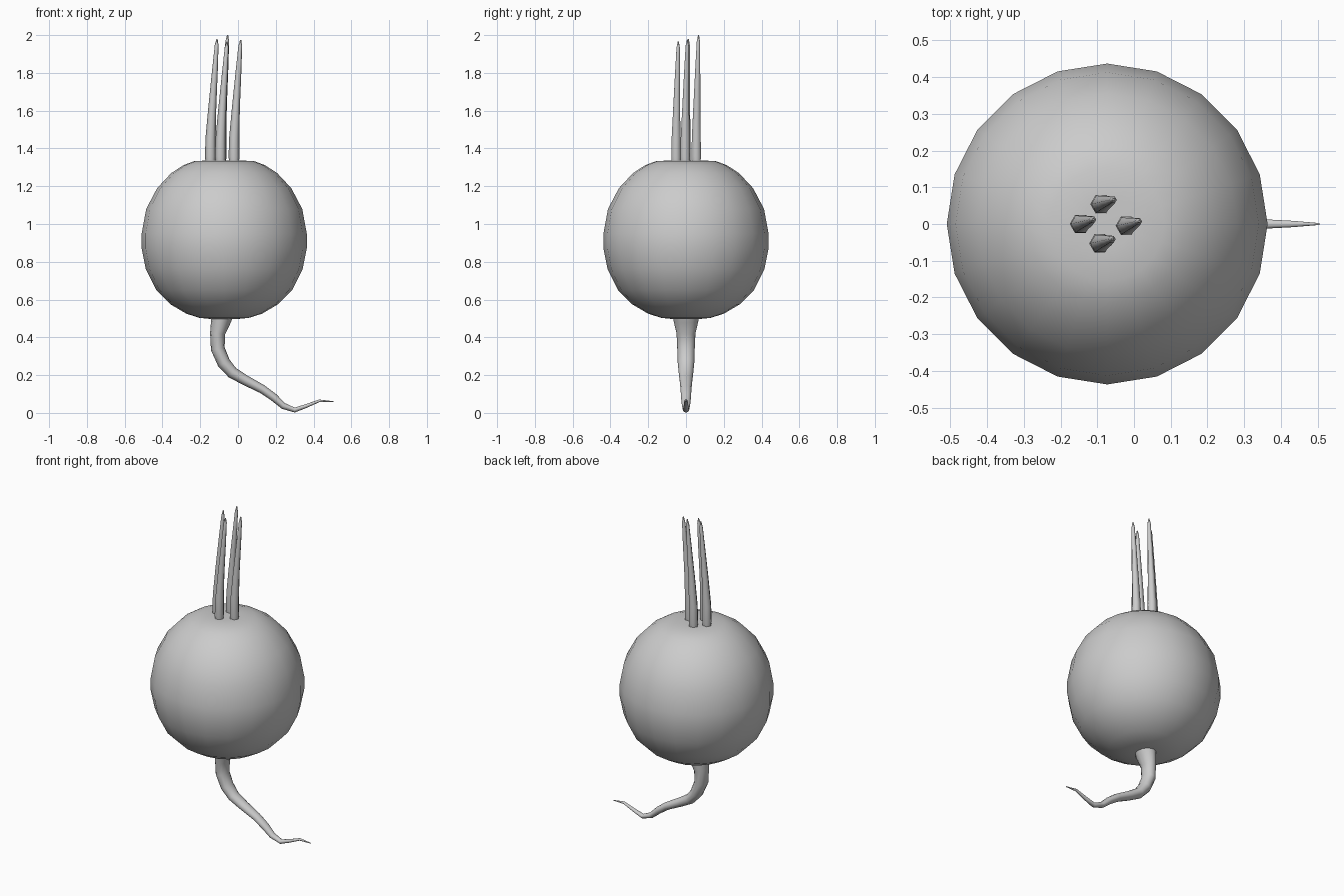
import bpy, bmesh, math
from mathutils import Vector

if "Cube" in bpy.data.objects:
    bpy.data.objects.remove(bpy.data.objects["Cube"])


def finish(name, bm, angle):
    bmesh.ops.recalc_face_normals(bm, faces=bm.faces)
    me = bpy.data.meshes.new(name)
    bm.to_mesh(me)
    bm.free()
    ob = bpy.data.objects.new(name, me)
    bpy.context.collection.objects.link(ob)
    bpy.ops.object.select_all(action='DESELECT')
    ob.select_set(True)
    bpy.context.view_layer.objects.active = ob
    bpy.ops.object.shade_smooth_by_angle(angle=math.radians(angle))
    return ob


def skin(bm, rings):
    n = len(rings[0])
    for a, b in zip(rings, rings[1:]):
        for i in range(n):
            j = (i + 1) % n
            bm.faces.new((a[i], a[j], b[j], b[i]))
    bm.faces.new(rings[0])
    bm.faces.new(rings[-1])


def tube(name, pts, sides, depth=1.0):
    """Tapered tube through (x, y, z, radius) points; path bends in the xz plane."""
    bm = bmesh.new()
    p = [Vector(q[:3]) for q in pts]
    rings = []
    for k, q in enumerate(pts):
        t = (p[min(k + 1, len(p) - 1)] - p[max(k - 1, 0)]).normalized()
        v = Vector((0, 1, 0))
        v = (v - t * v.dot(t)).normalized()
        u = v.cross(t)
        rings.append([bm.verts.new(p[k] + q[3] * (
            u * math.cos(2 * math.pi * i / sides)
            + v * depth * math.sin(2 * math.pi * i / sides)))
            for i in range(sides)])
    skin(bm, rings)
    return finish(name, bm, 70)


# Round bulb, slightly flattened at top and bottom
profile = [(0.07, 0.497), (0.13, 0.503), (0.20, 0.525), (0.285, 0.575),
           (0.36, 0.65), (0.415, 0.76), (0.437, 0.87), (0.437, 0.95),
           (0.413, 1.08), (0.355, 1.19), (0.28, 1.27), (0.215, 1.312),
           (0.155, 1.334), (0.07, 1.336)]
bm = bmesh.new()
skin(bm, [[bm.verts.new((-0.073 + r * math.cos(2 * math.pi * i / 20),
                         r * math.sin(2 * math.pi * i / 20), z))
           for i in range(20)] for r, z in profile])
finish("bulb", bm, 60)

# Curling tail root
tube("root", [(-0.08, 0, 0.53, 0.058), (-0.09, 0, 0.49, 0.053),
              (-0.108, 0, 0.42, 0.040), (-0.107, 0, 0.34, 0.037),
              (-0.075, 0, 0.265, 0.035), (-0.03, 0, 0.213, 0.031),
              (0.04, 0, 0.172, 0.027), (0.13, 0, 0.125, 0.023),
              (0.19, 0, 0.082, 0.021), (0.24, 0, 0.037, 0.017),
              (0.30, 0, 0.015, 0.013), (0.36, 0, 0.036, 0.010),
              (0.43, 0, 0.064, 0.007), (0.505, 0, 0.060, 0.002)], 12, 1.25)

# Four stalks on top
stalks = [(-0.146, 0.0, 1.98), (-0.09, 0.054, 2.0),
          (-0.093, -0.053, 1.967), (-0.021, -0.005, 1.975)]
shape = [(0.0, 0.0, 0.026), (0.05, 0.0, 0.029), (0.2, 0.001, 0.027),
         (0.45, 0.010, 0.021), (0.75, 0.024, 0.015),
         (0.95, 0.033, 0.010), (1.0, 0.035, 0.003)]
for n, (x, y, top) in enumerate(stalks):
    tube(f"stalk_{n + 1}", [(x + dx, y + 0.35 * dx, 1.325 + t * (top - 1.325), r)
                            for t, dx, r in shape], 6)
